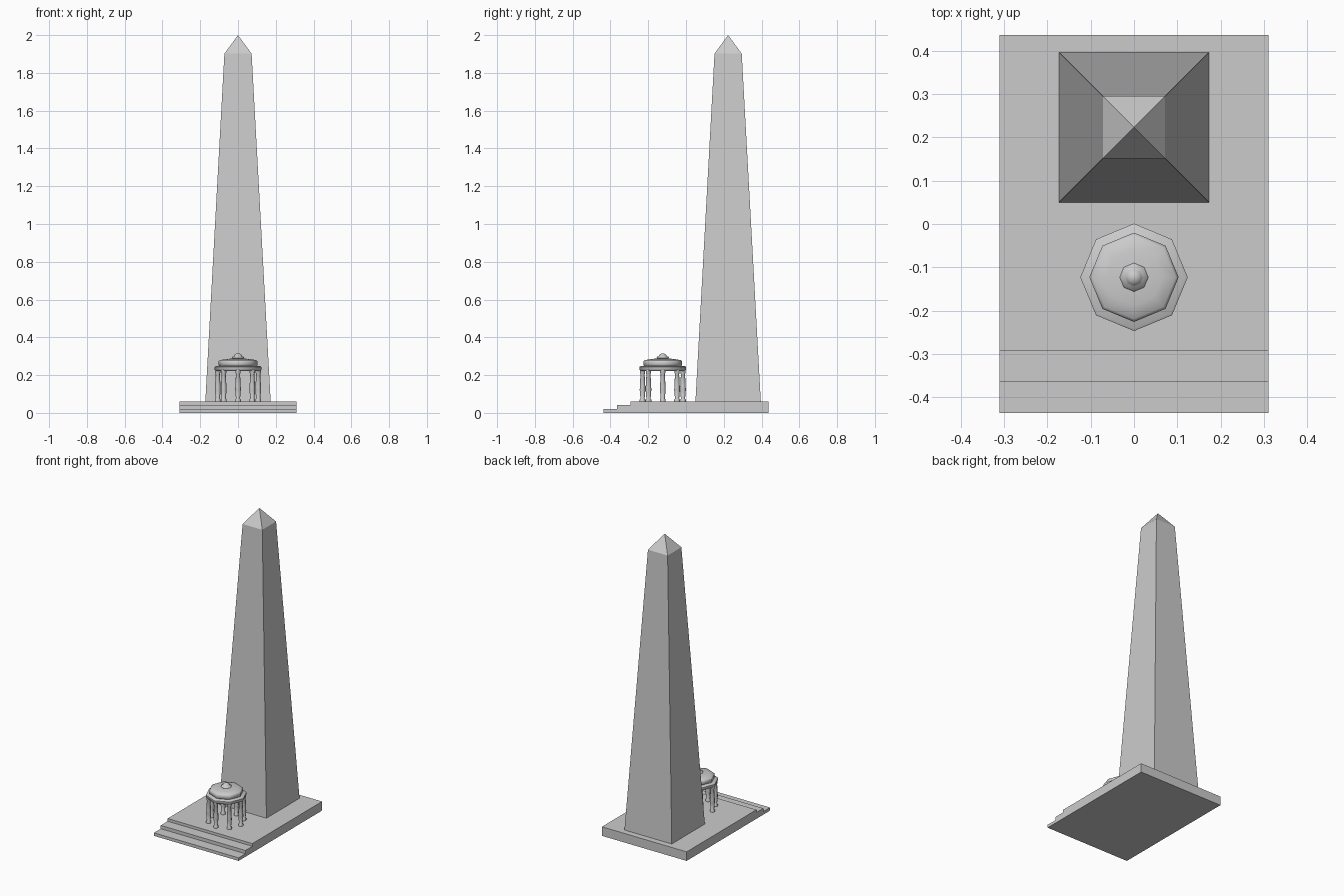
import bpy, math

if "Cube" in bpy.data.objects:
    bpy.data.objects.remove(bpy.data.objects["Cube"])

CY = -0.123   # pavilion centre
TOP = 0.06    # top of the plinth


def mesh_object(name, verts, faces):
    me = bpy.data.meshes.new(name)
    me.from_pydata(verts, [], faces)
    ob = bpy.data.objects.new(name, me)
    bpy.context.collection.objects.link(ob)
    return ob


def smooth(ob, angle):
    bpy.ops.object.select_all(action='DESELECT')
    ob.select_set(True)
    bpy.context.view_layer.objects.active = ob
    bpy.ops.object.shade_smooth_by_angle(angle=math.radians(angle))


def box(name, x, y0, y1, z0, z1):
    bpy.ops.mesh.primitive_cube_add(size=1, location=(0, (y0 + y1) / 2, (z0 + z1) / 2))
    ob = bpy.context.object
    ob.name = name
    ob.scale = (2 * x, y1 - y0, z1 - z0)


def lathe(name, profile, cx, cy, sides=8, angle=50):
    """Revolve (radius, z) points, with flat caps at both ends."""
    verts = [(cx + r * math.cos(2 * math.pi * i / sides),
              cy + r * math.sin(2 * math.pi * i / sides), z)
             for r, z in profile for i in range(sides)]
    faces = [(k * sides + i, k * sides + (i + 1) % sides,
              (k + 1) * sides + (i + 1) % sides, (k + 1) * sides + i)
             for k in range(len(profile) - 1) for i in range(sides)]
    last = (len(profile) - 1) * sides
    faces += [tuple(reversed(range(sides))), tuple(range(last, last + sides))]
    ob = mesh_object(name, verts, faces)
    smooth(ob, angle)
    return ob


# Stepped plinth, steps only at the front
for n, (y0, z0, z1) in enumerate([(-0.436, 0, 0.02), (-0.365, 0.02, 0.042), (-0.293, 0.042, TOP)]):
    box(f"plinth_step_{n + 1}", 0.31, y0, 0.436, z0, z1)

# Obelisk: tapered square shaft and pyramid tip
corners = [(-1, -1), (1, -1), (1, 1), (-1, 1)]
OY = 0.223
verts = [(x * s, OY + y * s, z) for s, z in [(0.173, TOP), (0.072, 1.902)] for x, y in corners]
verts.append((0, OY, 2.0))
faces = [(3, 2, 1, 0)]
for i in range(4):
    j = (i + 1) % 4
    faces += [(i, j, j + 4, i + 4), (i + 4, j + 4, 8)]
mesh_object("obelisk", verts, faces)

# Ring of eight columns with swelling shafts
column = [(0.015, TOP), (0.015, 0.07), (0.011, 0.076), (0.015, 0.12), (0.0145, 0.14),
          (0.011, 0.205), (0.014, 0.213), (0.014, 0.226)]
for i in range(8):
    a = i * math.pi / 4
    lathe(f"column_{i + 1}", column, 0.107 * math.cos(a), CY + 0.107 * math.sin(a))

# Entablature slab
lathe("entablature", [(0.117, 0.222), (0.124, 0.229), (0.124, 0.243), (0.118, 0.247)], 0, CY)

# Shallow domed roof
lathe("dome", [(0.096, 0.246), (0.103, 0.252), (0.103, 0.273), (0.096, 0.279),
               (0.065, 0.285), (0.03, 0.288)], 0, CY)

# Finial on the roof
lathe("finial", [(0.026, 0.286), (0.033, 0.291), (0.03, 0.297), (0.022, 0.300),
                 (0.018, 0.308), (0.01, 0.313), (0.003, 0.315)], 0, CY)
